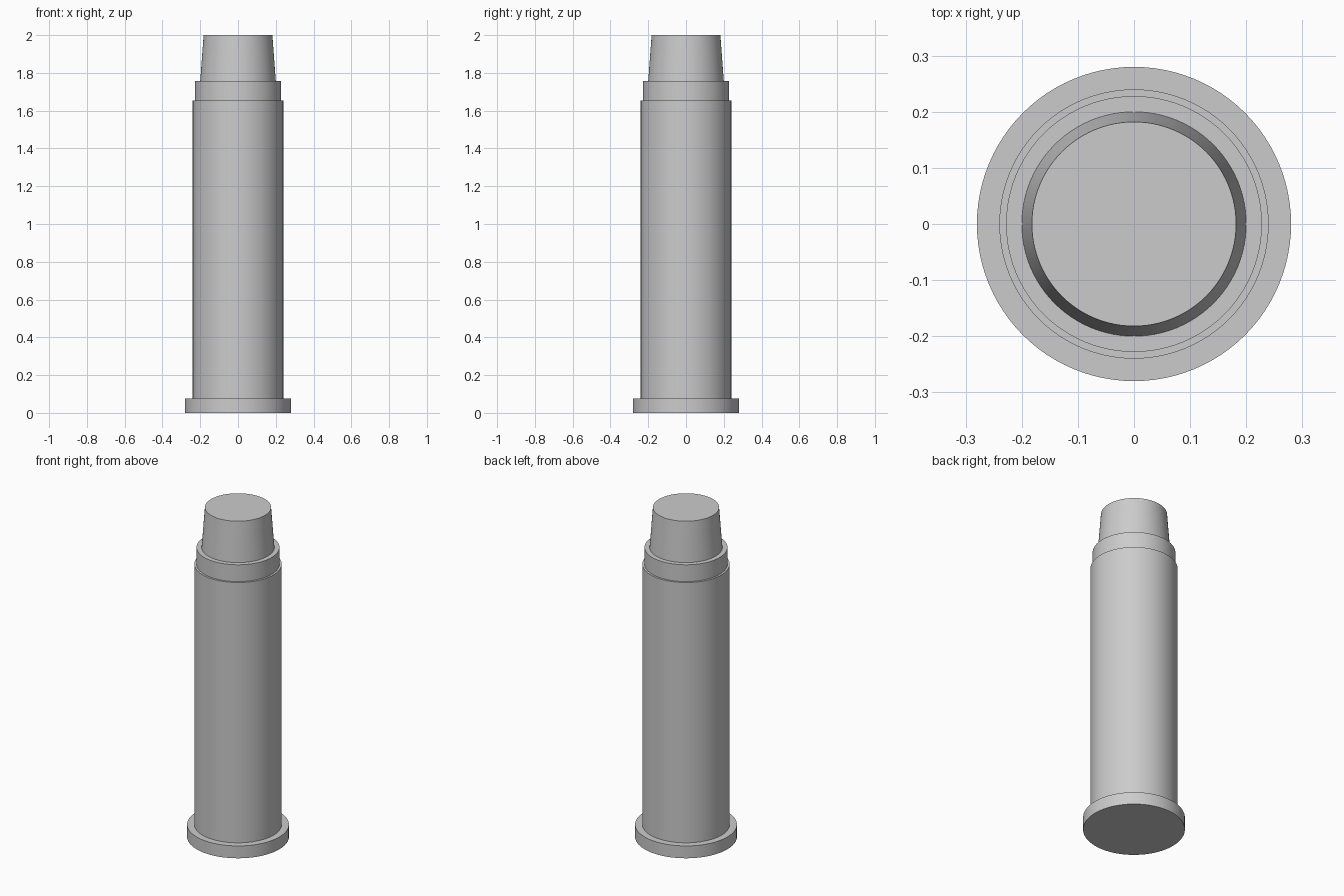
import bpy
import bmesh
import math

cube = bpy.data.objects.get("Cube")
if cube:
    bpy.data.objects.remove(cube, do_unlink=True)

SEGMENTS = 96

grey = bpy.data.materials.new("plain_grey")
grey.use_nodes = True
grey.diffuse_color = (0.6, 0.6, 0.6, 1)
grey.node_tree.nodes["Principled BSDF"].inputs["Base Color"].default_value = grey.diffuse_color


def turned_part(name, profile, cap_start=False, cap_end=False):
    """Revolve (radius, height) points about z, with optional flat end caps."""
    bm = bmesh.new()
    rings = []
    for radius, z in profile:
        angles = [math.tau * i / SEGMENTS for i in range(SEGMENTS)]
        rings.append([bm.verts.new((radius * math.cos(a), radius * math.sin(a), z))
                      for a in angles])
    for low, high in zip(rings, rings[1:]):
        for i in range(SEGMENTS):
            j = (i + 1) % SEGMENTS
            bm.faces.new((low[i], low[j], high[j], high[i]))
    if cap_start:
        bm.faces.new(rings[0][::-1])
    if cap_end:
        bm.faces.new(rings[-1])
    mesh = bpy.data.meshes.new(name)
    bm.to_mesh(mesh)
    bm.free()
    mesh.materials.append(grey)
    part = bpy.data.objects.new(name, mesh)
    bpy.context.collection.objects.link(part)
    bpy.ops.object.select_all(action='DESELECT')
    part.select_set(True)
    bpy.context.view_layer.objects.active = part
    bpy.ops.object.shade_smooth_by_angle(angle=math.radians(30))
    return part


RIM, BODY, COLLAR, TIP, TOP = 0.28, 0.24, 0.228, 0.2, 0.182
Z_RIM, Z_BODY, Z_COLLAR, Z_TOP = 0.075, 1.655, 1.757, 2.0

# Each part ends in its flat shoulder, where the next part starts
turned_part("base_rim", [(RIM, 0), (RIM, Z_RIM), (BODY, Z_RIM)], cap_start=True)
turned_part("body", [(BODY, Z_RIM), (BODY, Z_BODY), (COLLAR, Z_BODY)])
turned_part("collar", [(COLLAR, Z_BODY), (COLLAR, Z_COLLAR), (TIP, Z_COLLAR)])
turned_part("tapered_tip", [(TIP, Z_COLLAR), (TOP, Z_TOP)], cap_end=True)
